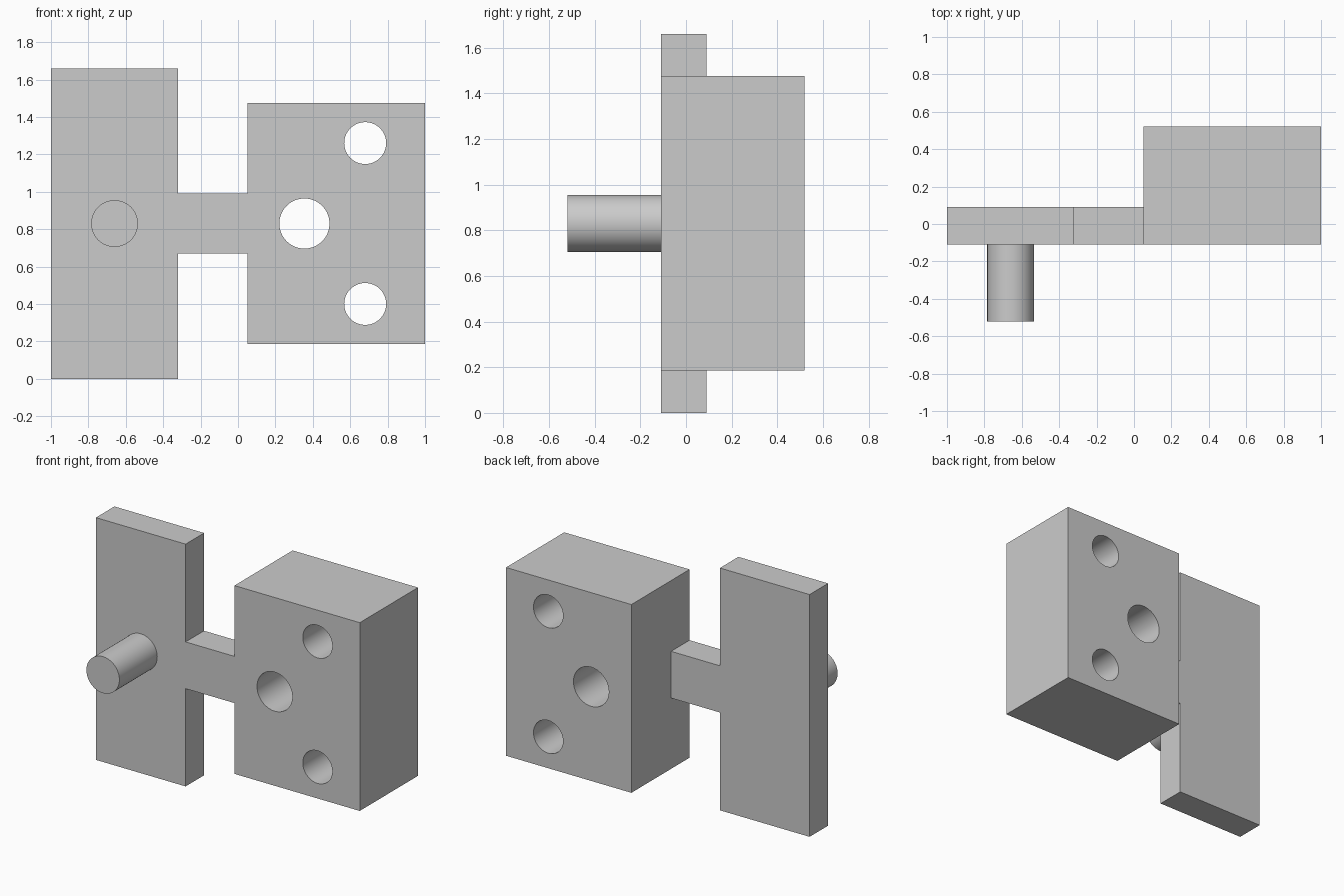
import bpy
import bmesh
from math import pi, radians

if "Cube" in bpy.data.objects:
    bpy.data.objects.remove(bpy.data.objects["Cube"], do_unlink=True)

FRONT, PLATE_BACK, BLOCK_BACK, PIN_TIP = -0.11, 0.09, 0.52, -0.52
MID = 0.83  # height of the mirror line

grey = bpy.data.materials.new("plain grey")
grey.use_nodes = True
colour = (0.6, 0.6, 0.6, 1)
grey.diffuse_color = colour
grey.node_tree.nodes["Principled BSDF"].inputs["Base Color"].default_value = colour


def slab(name, outline, y0, y1):
    """Extrude an x-z outline from y0 to y1."""
    bm = bmesh.new()
    face = bm.faces.new([bm.verts.new((x, y0, z)) for x, z in outline])
    grown = bmesh.ops.extrude_face_region(bm, geom=[face])["geom"]
    verts = [v for v in grown if isinstance(v, bmesh.types.BMVert)]
    bmesh.ops.translate(bm, verts=verts, vec=(0, y1 - y0, 0))
    bmesh.ops.recalc_face_normals(bm, faces=bm.faces)
    mesh = bpy.data.meshes.new(name)
    bm.to_mesh(mesh)
    bm.free()
    obj = bpy.data.objects.new(name, mesh)
    bpy.context.collection.objects.link(obj)
    mesh.materials.append(grey)
    return obj


def rod(name, x, z, radius, y0, y1):
    """Round bar along y."""
    bpy.ops.mesh.primitive_cylinder_add(
        vertices=64, radius=radius, depth=y1 - y0,
        location=(x, (y0 + y1) / 2, z), rotation=(pi / 2, 0, 0))
    obj = bpy.context.object
    obj.name = name
    obj.data.materials.append(grey)
    return obj


def smooth(obj):
    bpy.ops.object.select_all(action="DESELECT")
    obj.select_set(True)
    bpy.context.view_layer.objects.active = obj
    bpy.ops.object.shade_smooth_by_angle(angle=radians(30))


# Tall plate with the narrow bridge that reaches the block
half = [(-1, 0.83), (-0.32, 0.83), (-0.32, 0.16), (0.05, 0.16)]
outline = [(x, MID - h) for x, h in half] + [(x, MID + h) for x, h in reversed(half)]
slab("plate_and_bridge", outline, FRONT, PLATE_BACK)

# Thick block
low, high = MID - 0.645, MID + 0.645
block = slab("block", [(0.05, low), (1, low), (1, high), (0.05, high)], FRONT, BLOCK_BACK)

# Through holes: one large, two small
for x, z, radius in [(0.355, MID, 0.134), (0.68, MID + 0.43, 0.112), (0.68, MID - 0.43, 0.112)]:
    cutter = rod("hole_cutter", x, z, radius, FRONT - 0.1, BLOCK_BACK + 0.1)
    cutter.hide_render = True
    cut = block.modifiers.new("hole", "BOOLEAN")
    cut.operation = "DIFFERENCE"
    cut.solver = "EXACT"
    cut.object = cutter
    bpy.context.view_layer.objects.active = block
    bpy.ops.object.modifier_apply(modifier=cut.name)
    bpy.data.objects.remove(cutter, do_unlink=True)
smooth(block)

# Round pin on the front of the plate
smooth(rod("pin", -0.66, MID, 0.125, PIN_TIP, FRONT))
